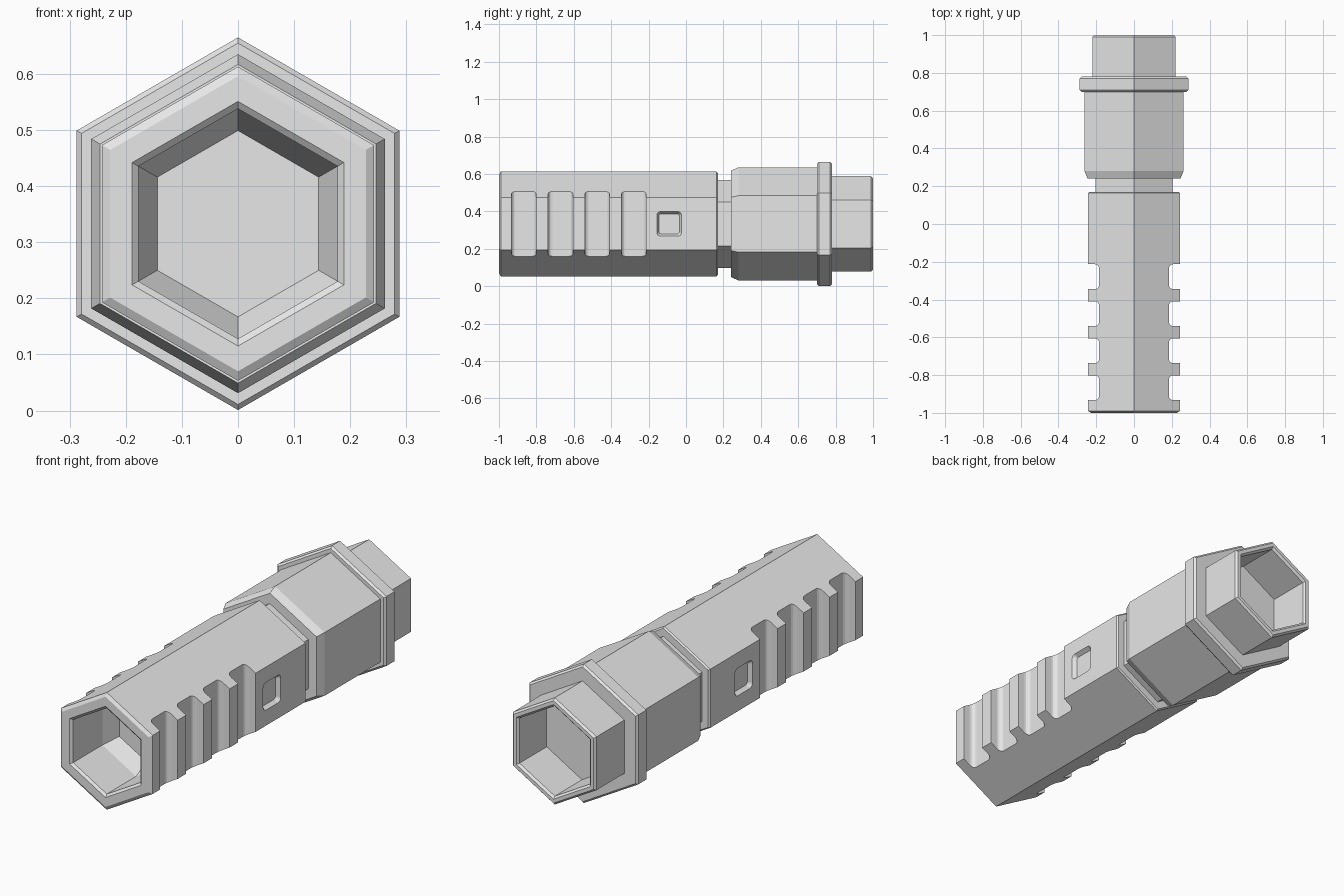
import bpy
import bmesh
from math import sin, cos, pi
from mathutils import Vector

cube = bpy.data.objects.get("Cube")
if cube:
    bpy.data.objects.remove(cube, do_unlink=True)

AXIS_Z = 0.333

# One plain grey for the whole model
grey = bpy.data.materials.new("light grey")
grey.use_nodes = True
GREY = (0.8, 0.8, 0.8, 1)
grey.diffuse_color = GREY
grey.node_tree.nodes["Principled BSDF"].inputs["Base Color"].default_value = GREY


def loft(bm, rings):
    """Skin a closed solid through rings of equal point count."""
    rows = [[bm.verts.new(p) for p in ring] for ring in rings]
    for a, b in zip(rows, rows[1:]):
        for i in range(len(a)):
            j = (i + 1) % len(a)
            bm.faces.new((a[i], a[j], b[j], b[i]))
    bm.faces.new(rows[0])
    bm.faces.new(rows[-1])


def make_object(name, bm):
    bmesh.ops.recalc_face_normals(bm, faces=bm.faces)
    mesh = bpy.data.meshes.new(name)
    bm.to_mesh(mesh)
    bm.free()
    mesh.materials.append(grey)
    obj = bpy.data.objects.new(name, mesh)
    bpy.context.collection.objects.link(obj)
    return obj


def hex_part(name, profile):
    """Six-sided part along y from (y, corner radius) pairs."""
    bm = bmesh.new()
    corners = [pi / 2 + k * pi / 3 for k in range(6)]
    loft(bm, [[Vector((r * cos(a), y, AXIS_Z + r * sin(a))) for a in corners]
              for y, r in profile])
    return make_object(name, bm)


def rounded_rect(half_u, half_v, radius, steps=4):
    points = []
    for q, (su, sv) in enumerate([(1, 1), (-1, 1), (-1, -1), (1, -1)]):
        for k in range(steps + 1):
            a = (q + k / steps) * pi / 2
            points.append((su * (half_u - radius) + radius * cos(a),
                           sv * (half_v - radius) + radius * sin(a)))
    return points


# Grip with a tapered blind socket in its front end
grip = hex_part("grip", [(-0.69, 0.166), (-0.77, 0.205), (-0.99, 0.205),
                         (-1, 0.218), (-1, 0.263), (-0.99, 0.28),
                         (0.163, 0.28), (0.17, 0.273)])

# Cutters for the finger grooves and the small recess on both sides
bm = bmesh.new()
for side in (-1, 1):
    for i in range(4):
        y = -0.867 + 0.196 * i
        outline = rounded_rect(0.1, 0.066, 0.022)
        loft(bm, [[Vector((side * (0.285 + u), y + v, z)) for u, v in outline]
                  for z in (AXIS_Z - 0.25, AXIS_Z + 0.25)])
    recess = [(0.223, 0.054, 0.012), (0.2425, 0.066, 0.02), (0.27, 0.066, 0.02)]
    loft(bm, [[Vector((side * x, -0.09 + u, AXIS_Z + v))
               for u, v in rounded_rect(half, half, r)] for x, half, r in recess])
cutter = make_object("grip_cutter", bm)
cutter.hide_render = True

cut = grip.modifiers.new("side cuts", "BOOLEAN")
cut.operation = "DIFFERENCE"
cut.solver = "EXACT"
cut.object = cutter
bpy.context.view_layer.objects.active = grip
bpy.ops.object.modifier_apply(modifier=cut.name)
bpy.data.objects.remove(cutter, do_unlink=True)

# Narrow neck, wide body, collar and hollow tail
hex_part("neck", [(0.16, 0.235), (0.25, 0.235)])
hex_part("body", [(0.24, 0.284), (0.28, 0.302), (0.71, 0.302)])
hex_part("collar", [(0.7, 0.322), (0.71, 0.332), (0.77, 0.332), (0.78, 0.322)])
hex_part("tail", [(0.72, 0.255), (0.99, 0.255), (1, 0.245), (1, 0.226),
                  (0.99, 0.215), (0.785, 0.215)])
